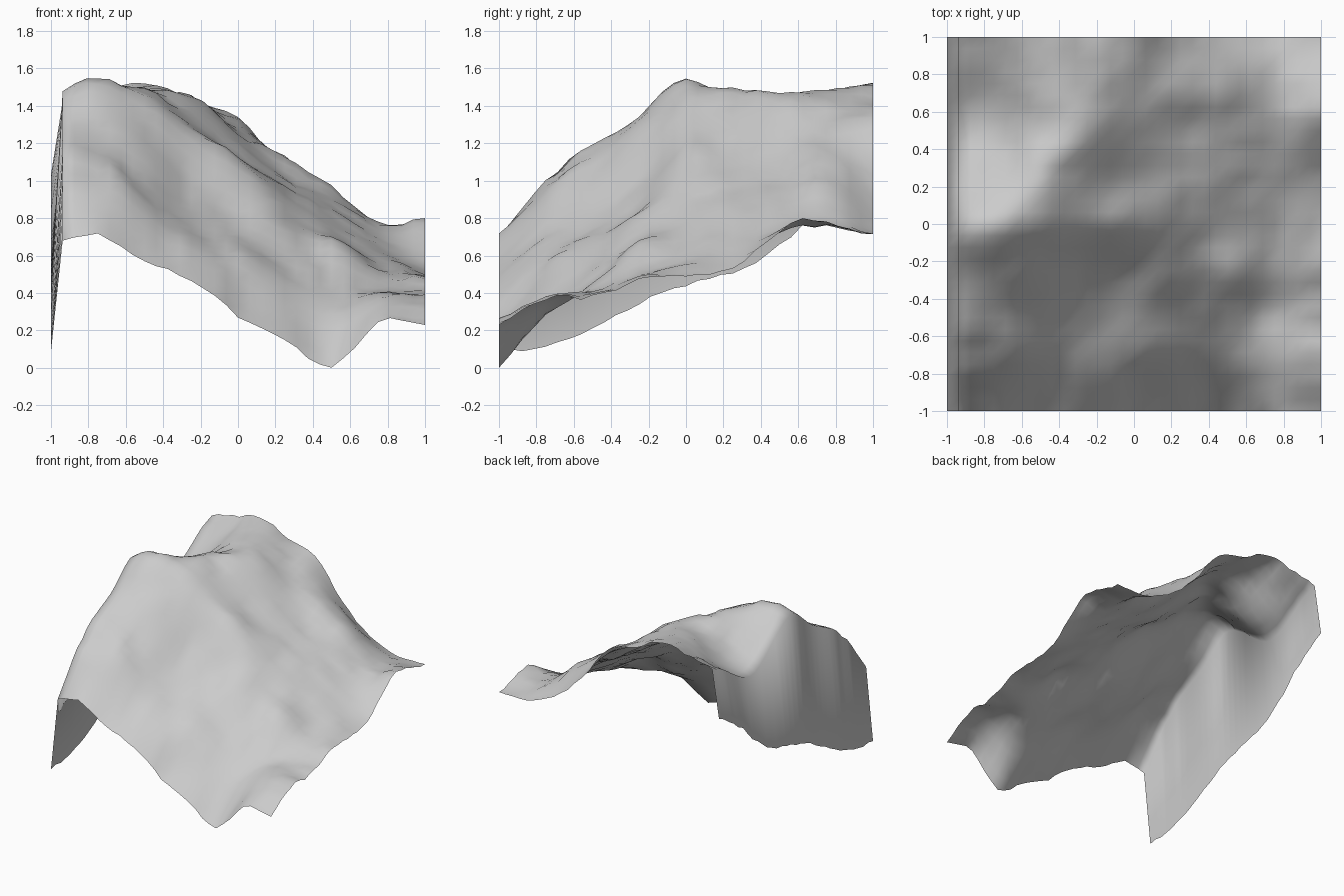
import bpy, bmesh, math
from mathutils import Vector, noise

# Coarse heights every 0.25 units: rows front to back, columns left to right
HEIGHTS = [
    (.67, .70, .57, .46, .27, .14, .00, .21, .22),
    (1.00, .94, .78, .66, .47, .37, .27, .34, .36),
    (1.18, 1.13, .97, .82, .66, .55, .45, .39, .37),
    (1.30, 1.32, 1.17, .97, .82, .72, .60, .50, .47),
    (1.44, 1.52, 1.42, 1.24, 1.08, .89, .72, .58, .49),
    (1.29, 1.38, 1.48, 1.32, 1.12, .97, .82, .65, .52),
    (1.14, 1.26, 1.42, 1.44, 1.22, 1.02, .89, .75, .71),
    (1.27, 1.33, 1.48, 1.44, 1.27, 1.13, .96, .77, .75),
    (1.42, 1.46, 1.52, 1.41, 1.34, 1.03, .81, .72, .71),
]
# Bottom of the steep left cliff, front to back
CLIFF_FOOT = (.08, .11, .20, .34, .44, .50, .65, .87, 1.03)
# Spurs and hollows on the slopes: x, y, height change, radius
BUMPS = [
    (-.60, -.67, .07, .10), (-.27, -.52, -.05, .12), (.04, -.66, .08, .11),
    (.18, -.28, .06, .10), (.55, -.26, .08, .10), (-.55, -.29, .05, .10),
    (.80, -.68, .03, .12), (.99, .62, .05, .08), (.82, -1.0, .03, .10),
    (-.10, -.86, .04, .09), (-.82, -.08, .04, .10), (-.35, -.06, .03, .12),
    (.00, -.05, .03, .12), (-.88, -.56, .03, .08), (-.40, .40, .02, .10),
]
CELLS = 32


def spline(values, t):
    """Catmull-Rom through evenly spaced values, t in 0..1."""
    last = len(values) - 1
    i = min(int(t * last), last - 1)
    f = t * last - i
    b, c = values[i], values[i + 1]
    a = values[i - 1] if i > 0 else 2 * b - c
    d = values[i + 2] if i + 2 <= last else 2 * c - b
    return b + .5 * f * (c - a + f * (2*a - 5*b + 4*c - d + f * (3*(b - c) + d - a)))


def height(u, v):
    if u == 0:
        base = spline(CLIFF_FOOT, v)
    else:
        base = spline([spline(row, u) for row in HEIGHTS], v)
        for x, y, h, r in BUMPS:
            base += h * math.exp(-((2*u - 1 - x)**2 + (2*v - 1 - y)**2) / (2*r*r))
    # Fine rocky roughness
    p = Vector((u * 11, v * 11, 3.7))
    return base + .01 * noise.noise(p) + .022 * noise.noise(p * 1.9)


# Hillside sheet
n = CELLS + 1
zs = [[height(i / CELLS, j / CELLS) for i in range(n)] for j in range(n)]
low = min(map(min, zs))
bm = bmesh.new()
grid = [[bm.verts.new((2 * i / CELLS - 1, 2 * j / CELLS - 1, zs[j][i] - low))
         for i in range(n)] for j in range(n)]
for j in range(CELLS):
    for i in range(CELLS):
        face = bm.faces.new((grid[j][i], grid[j][i+1], grid[j+1][i+1], grid[j+1][i]))
        face.smooth = True
mesh = bpy.data.meshes.new("hillside")
bm.to_mesh(mesh)
bm.free()
hill = bpy.data.objects.new("hillside", mesh)
bpy.context.collection.objects.link(hill)
